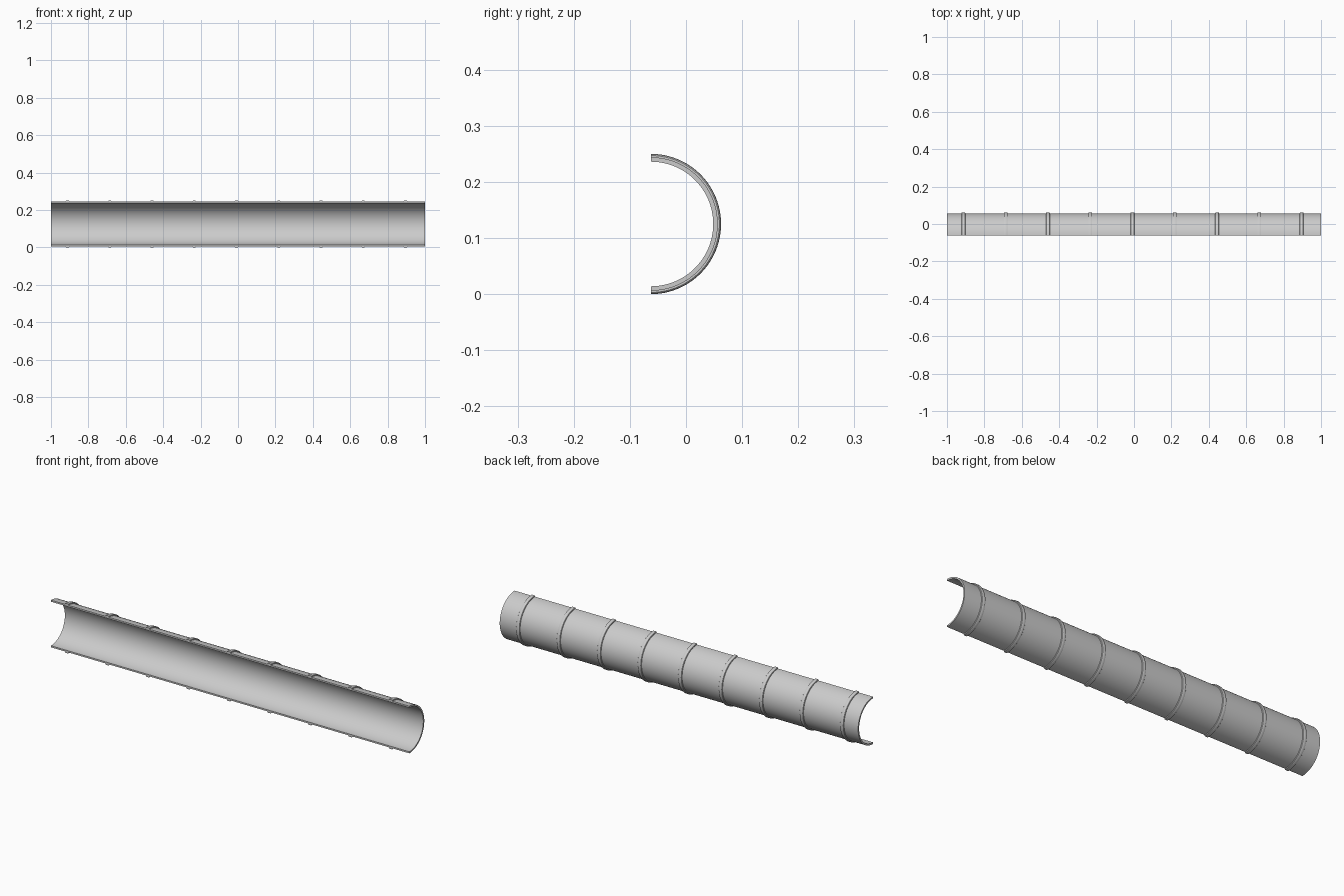
import bpy, bmesh, math

if "Cube" in bpy.data.objects:
    bpy.data.objects.remove(bpy.data.objects["Cube"])

CY, CZ = -0.0625, 0.125      # axis of the half pipe
SEGS = 48

grey = bpy.data.materials.new("light grey")
grey.diffuse_color = (0.6, 0.6, 0.6, 1)
grey.use_nodes = True
grey.node_tree.nodes["Principled BSDF"].inputs["Base Color"].default_value = grey.diffuse_color


def half_sweep(name, profile):
    """Sweep a closed (x, radius) profile through 180 degrees about the x axis."""
    bm = bmesh.new()
    rows = []
    for i in range(SEGS + 1):
        a = -math.pi / 2 + math.pi * i / SEGS
        rows.append([bm.verts.new((x, CY + r * math.cos(a), CZ + r * math.sin(a)))
                     for x, r in profile])
    n = len(profile)
    for a, b in zip(rows, rows[1:]):
        for j in range(n):
            k = (j + 1) % n
            bm.faces.new((a[j], a[k], b[k], b[j]))
    bm.faces.new(rows[0])
    bm.faces.new(rows[-1])
    bmesh.ops.recalc_face_normals(bm, faces=bm.faces)
    mesh = bpy.data.meshes.new(name)
    bm.to_mesh(mesh)
    bm.free()
    mesh.materials.append(grey)
    obj = bpy.data.objects.new(name, mesh)
    bpy.context.collection.objects.link(obj)
    bpy.ops.object.select_all(action='DESELECT')
    obj.select_set(True)
    bpy.context.view_layer.objects.active = obj
    bpy.ops.object.shade_smooth_by_angle(angle=math.radians(35))
    return obj


# Half pipe shell
half_sweep("pipe_shell", [(-1, 0.111), (1, 0.111), (1, 0.119), (-1, 0.119)])

# Raised ribs around the outside, with rounded crowns
for i in range(9):
    x = -0.912 + 0.226 * i
    half_sweep(f"rib_{i + 1}", [
        (x - 0.010, 0.1185), (x + 0.010, 0.1185), (x + 0.010, 0.1220),
        (x + 0.0085, 0.1240), (x + 0.005, 0.1250), (x - 0.005, 0.1250),
        (x - 0.0085, 0.1240), (x - 0.010, 0.1220)])
